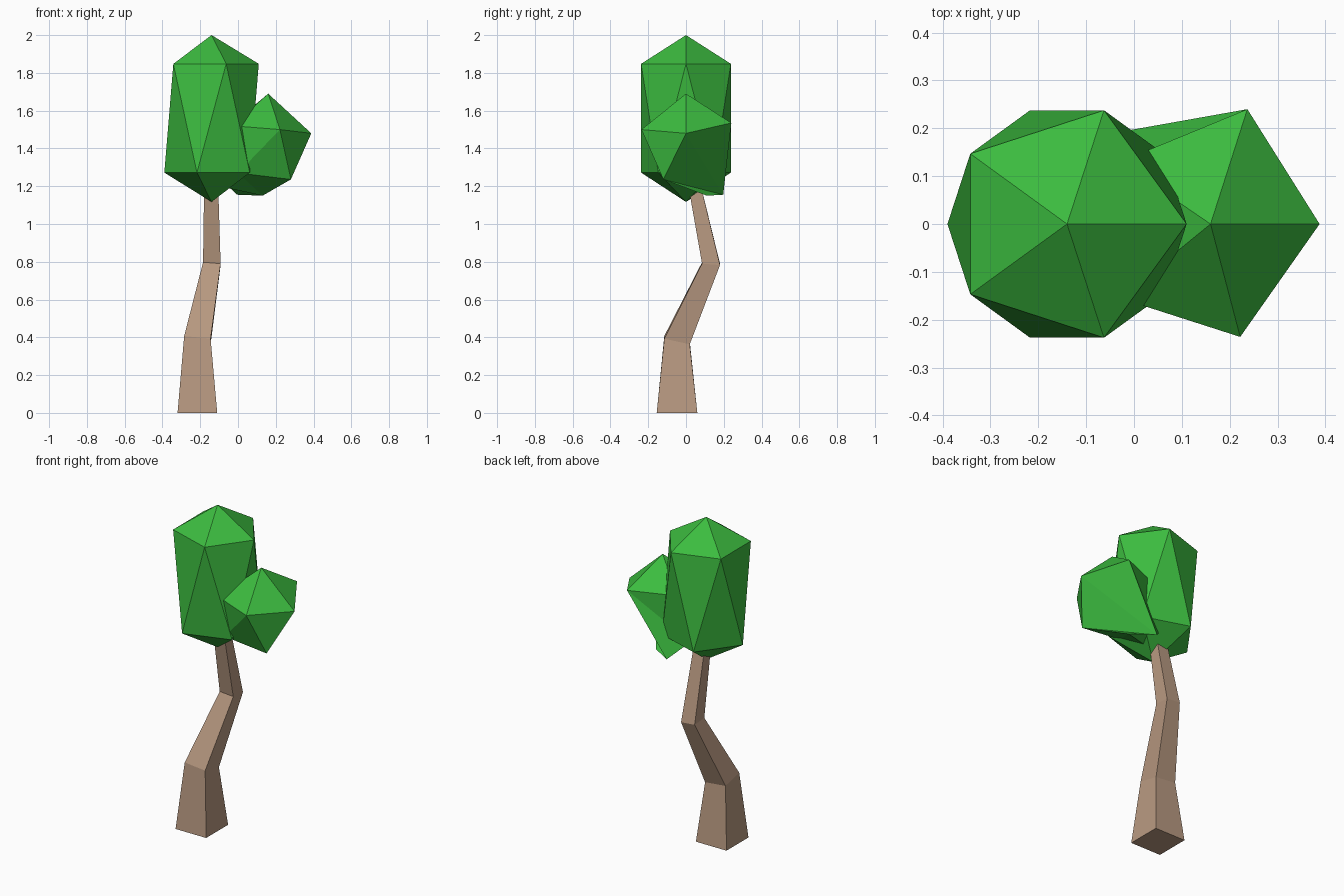
import bpy, bmesh, math

if "Cube" in bpy.data.objects:
    bpy.data.objects.remove(bpy.data.objects["Cube"])


def material(name, rgb):
    m = bpy.data.materials.new(name)
    m.diffuse_color = (*rgb, 1)
    m.use_nodes = True
    m.node_tree.nodes["Principled BSDF"].inputs["Base Color"].default_value = m.diffuse_color
    return m


leaf = material("leaf green", (0.045, 0.50, 0.05))
bark = material("bark brown", (0.48, 0.32, 0.22))


def loft(name, rings, mat, twist=False):
    """Join successive rings of points; a ring of one point is a tip."""
    bm = bmesh.new()
    loops = [[bm.verts.new(p) for p in r] for r in rings]
    for a, b in zip(loops, loops[1:]):
        n = max(len(a), len(b))
        for i in range(n):
            j = (i + 1) % n
            if len(a) == 1:
                bm.faces.new((a[0], b[i], b[j]))
            elif len(b) == 1:
                bm.faces.new((a[i], a[j], b[0]))
            elif twist:
                bm.faces.new((a[i], b[i], a[j]))
                bm.faces.new((a[j], b[i], b[j]))
            else:
                bm.faces.new((a[i], a[j], b[j], b[i]))
    for end in (loops[0], loops[-1]):
        if len(end) > 2:
            bm.faces.new(end)
    bmesh.ops.recalc_face_normals(bm, faces=bm.faces)
    me = bpy.data.meshes.new(name)
    bm.to_mesh(me)
    bm.free()
    me.materials.append(mat)
    ob = bpy.data.objects.new(name, me)
    bpy.context.collection.objects.link(ob)
    return ob


def pentagon(cx, cy, z, r, turn):
    return [(cx + r * math.cos(math.radians(turn + 72 * i)),
             cy + r * math.sin(math.radians(turn + 72 * i)), z) for i in range(5)]


# Crooked square trunk: x range, y range, height, slope along x and y
sections = [
    (-0.32, -0.11, -0.155, 0.06, 0.0, 0, 0),
    (-0.285, -0.145, -0.115, 0.02, 0.385, -0.10, -0.22),
    (-0.185, -0.092, 0.085, 0.18, 0.79, -0.08, -0.08),
    (-0.178, -0.108, -0.005, 0.055, 1.30, 0, 0),
]
rings = []
for x0, x1, y0, y1, z, sx, sy in sections:
    cx, cy = (x0 + x1) / 2, (y0 + y1) / 2
    rings.append([(x, y, z + sx * (x - cx) + sy * (y - cy))
                  for x, y in ((x0, y0), (x1, y0), (x1, y1), (x0, y1))])
loft("trunk", rings, bark)

# Tall main crown: a stretched icosahedron
loft("large_crown", [
    [(-0.14, 0, 2.0)],
    pentagon(-0.14, 0, 1.848, 0.25, 0),
    pentagon(-0.14, 0, 1.272, 0.25, 36),
    [(-0.14, 0, 1.117)],
], leaf, twist=True)

# Side crown: an uneven icosahedron
loft("small_crown", [
    [(0.16, 0, 1.69)],
    [(0.388, 0, 1.48), (0.237, 0.24, 1.535), (-0.03, 0.13, 1.53),
     (-0.03, -0.155, 1.52), (0.222, -0.236, 1.50)],
    [(-0.005, 0.197, 1.155), (-0.10, 0.10, 1.25), (-0.10, 0.0, 1.20),
     (0.0, -0.13, 1.27), (0.28, -0.12, 1.236)],
    [(0.13, 0.11, 1.15)],
], leaf, twist=True)
